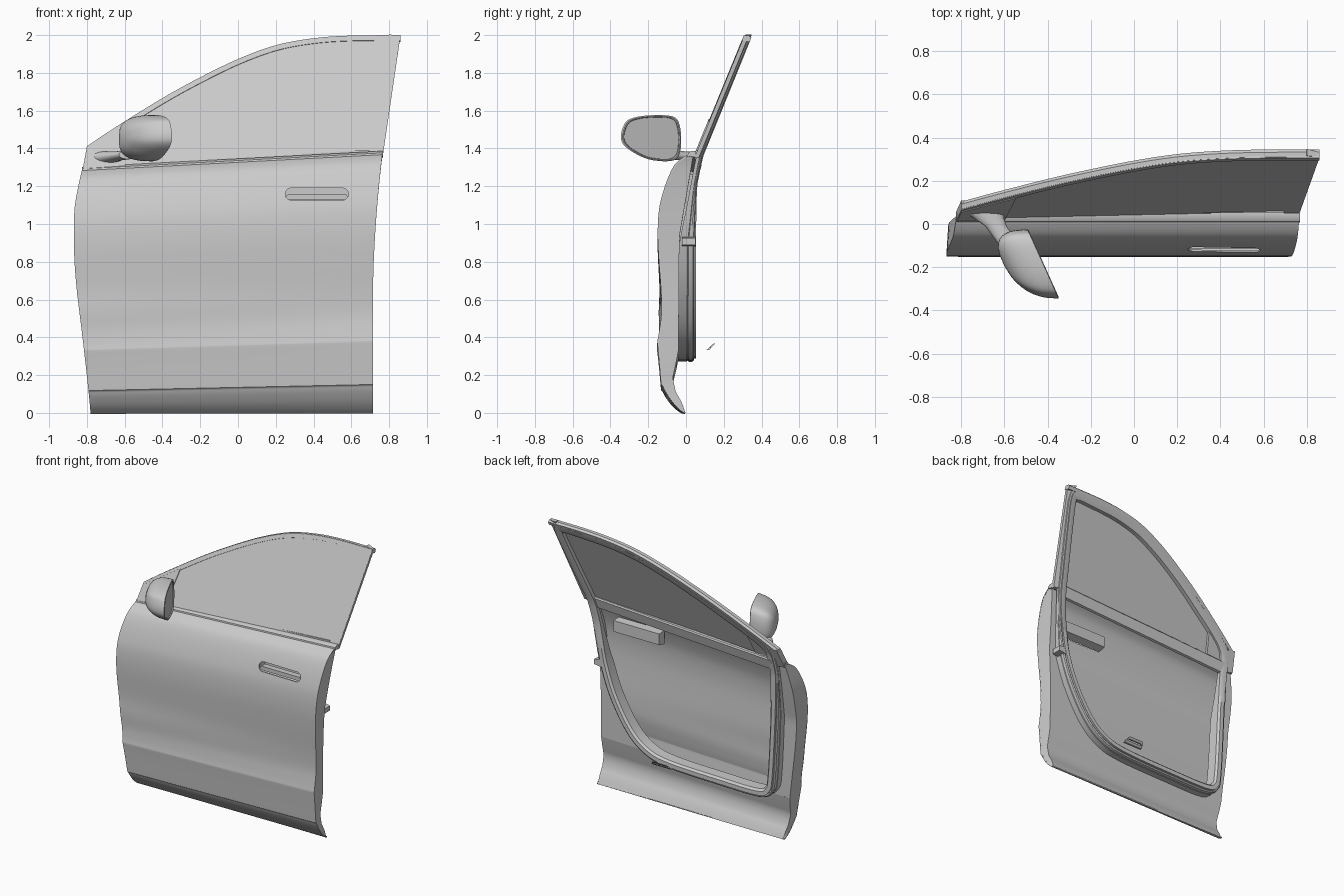
import bpy, bmesh, math
from mathutils import Vector

if "Cube" in bpy.data.objects:
    bpy.data.objects.remove(bpy.data.objects["Cube"])


def lerp(table, v):
    """Piecewise linear lookup in [(key, value), ...]."""
    if v <= table[0][0]:
        return table[0][1]
    for (a, p), (b, q) in zip(table, table[1:]):
        if v <= b:
            return p + (q - p) * (v - a) / (b - a)
    return table[-1][1]


def smooth(pts, n=6, closed=False):
    """Catmull-Rom curve through 2D points."""
    P = [Vector(p) for p in pts]
    m, out = len(P), []
    for i in range(m if closed else m - 1):
        g = (lambda k: P[k % m]) if closed else (lambda k: P[max(0, min(m - 1, k))])
        a, b, c, d = g(i - 1), g(i), g(i + 1), g(i + 2)
        for k in range(n):
            t = k / n
            out.append(0.5 * (2 * b + (c - a) * t + (2 * a - 5 * b + 4 * c - d) * t * t
                              + (3 * b - a - 3 * c + d) * t ** 3))
    return out if closed else out + [P[-1]]


def loft(name, rings, wrap=True, loop=False, caps=(True, True), thick=0, cutter=None):
    """Skin a list of equal rings; optional thickness and cut-out."""
    bm = bmesh.new()
    V = [[bm.verts.new(p) for p in r] for r in rings]
    n = len(V[0])
    for i in range(len(V) if loop else len(V) - 1):
        a, b = V[i], V[(i + 1) % len(V)]
        for j in range(n if wrap else n - 1):
            k = (j + 1) % n
            bm.faces.new((a[j], a[k], b[k], b[j]))
    if wrap and not loop:
        for flag, r in zip(caps, (V[0], V[-1])):
            if flag:
                bm.faces.new(r)
    bmesh.ops.recalc_face_normals(bm, faces=bm.faces)
    me = bpy.data.meshes.new(name)
    bm.to_mesh(me)
    bm.free()
    ob = bpy.data.objects.new(name, me)
    bpy.context.collection.objects.link(ob)
    if thick:
        s = ob.modifiers.new("thickness", 'SOLIDIFY')
        s.thickness, s.offset = thick, 0
    if cutter:
        b = ob.modifiers.new("cut", 'BOOLEAN')
        b.object, b.solver = cutter, 'EXACT'
    if thick or cutter:
        ev = ob.evaluated_get(bpy.context.evaluated_depsgraph_get())
        new = bpy.data.meshes.new_from_object(ev)
        ob.modifiers.clear()
        ob.data = new
    bpy.ops.object.select_all(action='DESELECT')
    bpy.context.view_layer.objects.active = ob
    ob.select_set(True)
    bpy.ops.object.shade_smooth_by_angle(angle=math.radians(32))
    return ob


def sweep(name, path, section, yf, yb, closed=False):
    """Sweep a section of (offset, depth 0-1) along an x-z path."""
    rings, m = [], len(path)
    for i, p in enumerate(path):
        a = path[(i - 1) % m] if closed else path[max(0, i - 1)]
        b = path[(i + 1) % m] if closed else path[min(m - 1, i + 1)]
        d = (Vector(b) - Vector(a)).normalized()
        ring = []
        for off, t in section:
            x, z = p[0] - d.y * off, p[1] + d.x * off
            ring.append((x, yf(z) + t * (yb(z) - yf(z)), z))
        rings.append(ring)
    return loft(name, rings, loop=closed)


def capsule(name, x0, x1, z0, z1, y0, y1):
    r, zc = (z1 - z0) / 2, (z0 + z1) / 2
    o = []
    for k in range(24):
        a = math.pi * (k if k < 12 else k - 1) / 11 if k < 12 else math.pi + math.pi * (k - 12) / 11
        cx = x1 - r if k < 12 else x0 + r
        o.append((cx + r * math.sin(a), zc + r * math.cos(a)))
    return loft(name, [[(x, y, z) for x, z in o] for y in (y0, y1)])


# Shared shape functions
EDGE_L = [(0, -.78), (.12, -.79), (.4, -.82), (.7, -.855), (.9, -.868), (1.1, -.867), (1.22, -.85), (1.33, -.825)]
EDGE_R = [(0, .715), (.6, .715), (.8, .72), (1, .732), (1.2, .75), (1.33, .765)]
EDGE_L = [(p.x, p.y) for p in smooth(EDGE_L, 5)]
EDGE_R = [(p.x, p.y) for p in smooth(EDGE_R, 5)]
TOP = smooth([(-.80, 1.41), (-.65, 1.51), (-.4, 1.665), (-.2, 1.775), (0, 1.872), (.2, 1.945),
              (.4, 1.982), (.6, 1.996), (.86, 1.998)], 5)
belt = lambda x: 1.322 + .053 * x
win = lambda z: .04 + .41 * (z - 1.35)
tilt = lambda x, z: z + x * .053 * (max(z, 0) / 1.32) ** .4

# Outer skin with the handle slot cut out
low = smooth([(-.005, 0), (-.03, .012), (-.07, .05), (-.105, .10), (-.12, .13)], 4)
mid = smooth([(-.128, .137), (-.138, .25), (-.148, .355)], 5)
high = smooth([(-.148, .357), (-.138, .41), (-.126, .5), (-.128, .62), (-.14, .78), (-.146, .92),
               (-.139, 1.04), (-.118, 1.13), (-.085, 1.22), (-.05, 1.28), (0, 1.318), (.025, 1.326)], 5)
profile = low + mid + high
skin_y = [(p.y, p.x) for p in profile]


def skin_point(u, y, z):
    x = lerp(EDGE_L, z) * (1 - u) + lerp(EDGE_R, z) * u
    return (x, y - .015 * (1 - u) * math.exp(-((z - .55) / .12) ** 2), tilt(x, z))


slot = capsule("handle_slot_cutter", .25, .585, 1.127, 1.19, -.3, 0)
slot.hide_render = True
loft("outer_skin", [[skin_point(k / 24, p.x, p.y) for k in range(25)] for p in profile],
     wrap=False, thick=.008, cutter=slot)
bpy.data.objects.remove(slot)

# Handle pocket behind the slot, and the grip
loft("handle_pocket", [[(x, y, z) for x, z in ((.235, z0), (.6, z0), (.6, z1), (.235, z1))]
                       for y, z0, z1 in ((-.088, 1.105, 1.205), (-.03, 1.12, 1.2))], caps=(False, True))
capsule("door_handle", .255, .58, 1.129, 1.157, -.113, -.07)

# Inner panel: two sides and a sill around the large opening
PANEL_Y = [(0, -.003), (.05, -.025), (.1, -.055), (.17, -.07), (.3, -.04), (.9, -.035), (1.1, 0), (1.33, .04)]
HOLE_L = [(.31, -.6), (.34, -.68), (.45, -.71), (.8, -.73), (1.33, -.735)]
HOLE_R = [(.31, .1), (.36, .28), (.47, .42), (.68, .55), (.9, .63), (1.1, .665), (1.33, .70)]
rows = [.31 + 1.015 * (k / 30) for k in range(31)]


def panel_edge(z, u):
    s = 1 - 2 * u
    x, y, h = skin_point(u, lerp(skin_y, z), z)
    return [(x, y, h), (x + s * .008, lerp(PANEL_Y, z), tilt(x, z))]


for side, u, hole in (("front", 0, HOLE_L), ("rear", 1, HOLE_R)):
    loft("inner_panel_" + side, [panel_edge(z, u) + [(lerp(hole, z), lerp(PANEL_Y, z), tilt(lerp(hole, z), z))]
                                 for z in rows], wrap=False)
loft("inner_sill", [panel_edge(z, 0) + panel_edge(z, 1)[::-1]
                    for z in (0, .025, .05, .075, .1, .135, .17, .2, .25, .31)], wrap=False)

# Window glass
glass = []
for k in range(41):
    u = k / 40
    xb, xt = -.82 + 1.585 * u, -.80 + 1.66 * u
    zb, zt = belt(xb), lerp([(p.x, p.y) for p in TOP], xt)
    glass.append([(xb + (xt - xb) * t, win(zb + (zt - zb) * t) + .008, zb + (zt - zb) * t) for t in (0, .5, 1)])
loft("window_glass", glass, wrap=False, thick=.008)

# Outer window frame: roof rail, rear pillar edge, front corner
back = lambda z: win(z) + .045
sweep("roof_rail", TOP, [(0, 0), (0, .6), (-.012, 1), (-.035, 1), (-.028, .1), (-.026, 0)], win, back)
sweep("rear_pillar_edge", [(.86, 1.995), (.765, 1.35)], [(0, .1), (0, .6), (-.06, .9), (-.06, .2)], win, back)
sweep("front_corner_edge", [(-.825, 1.275), (-.80, 1.41)], [(0, 0), (0, 1), (-.09, 1), (-.09, 0)], win, back)
quad = [(-.82, 1.29), (-.80, 1.395), (-.545, 1.555), (-.6, 1.30)]
loft("sail_panel", [[(x, win(z) + d, z) for x, z in quad] for d in (-.004, .03)])

# Continuous inner frame ring with its weather seal
RING = smooth([(-.71, .45), (-.73, .8), (-.74, 1.1), (-.735, 1.3), (-.68, 1.425), (-.4, 1.605), (-.2, 1.72),
               (0, 1.818), (.2, 1.895), (.4, 1.935), (.6, 1.95), (.76, 1.953), (.80, 1.92), (.765, 1.7),
               (.70, 1.36), (.665, 1.1), (.63, .9), (.55, .68), (.42, .47), (.28, .36), (.1, .318),
               (-.3, .305), (-.6, .305), (-.685, .345)], 6, True)
RF = [(.3, -.042), (.9, -.036), (1.1, .005), (1.35, .052), (2, .318)]
RB = [(.9, .052), (1.2, .058), (1.35, .088), (2, .352)]
rf, rb = (lambda z: lerp(RF, z)), (lambda z: lerp(RB, z))
sweep("inner_frame_ring", RING, [(-.03, 0), (.03, 0), (.03, .5), (.014, .6), (.014, 1), (-.016, 1), (-.03, .85)],
      rf, rb, True)
bead = [(.022 + .011 * math.cos(a), .7 + .2 * math.sin(a)) for a in [k * math.pi / 4 for k in range(8)]]
sweep("weather_seal", RING, bead, rf, rb, True)


# Belt mouldings outside and inside
def rail(name, x0, x1, sec):
    loft(name, [[(x, y, belt(x) + h) for y, h in sec] for x in (x0, x1)])


rail("outer_belt_moulding", -.825, .768, [(.008, -.002), (.012, .014), (.03, .024), (.05, .024), (.05, -.01)])
rail("inner_belt_rail", -.735, .695, [(.045, -.05), (.062, -.045), (.082, .025), (.075, .033), (.052, .033)])

# Door mirror housing: domed shell behind a slanted rear face
FACE = smooth([(-.30, 1.555), (-.2, 1.575), (-.07, 1.57), (-.033, 1.52), (-.026, 1.42), (-.045, 1.35),
               (-.1, 1.332), (-.2, 1.343), (-.28, 1.38), (-.33, 1.42), (-.345, 1.46), (-.333, 1.515)], 4, True)


def face_ring(s, depth):
    r = []
    for p in FACE:
        y, z = -.17 + (p.x + .17) * s, 1.455 + (p.y - 1.455) * s
        r.append((-.513 - .45 * y - depth, y, z))
    return r


shell = [face_ring(s, .175 * (1 - s ** 2.5) ** .42) for s in (.03, .2, .4, .55, .7, .8, .88, .94, .98, 1)]
shell += [face_ring(1, -.008), face_ring(.95, -.012), face_ring(.91, -.01), face_ring(.9, .004)]
loft("mirror_housing", shell)
loft("mirror_glass", [face_ring(.89, .006), face_ring(.89, -.003)])

# Mirror arm
arm = [(-.70, .06, 1.35, .10, .035), (-.675, .03, 1.355, .072, .03), (-.64, -.01, 1.36, .05, .025),
       (-.58, -.09, 1.367, .05, .024)]
loft("mirror_arm", [[(x + rx * math.cos(k * math.pi / 10), y, z + rz * math.sin(k * math.pi / 10))
                     for k in range(20)] for x, y, z, rx, rz in arm])

# Small inner pull loop and rear latch
pull = [(.035, .332), (.055, .368), (.165, .368), (.185, .332)]
sweep("inner_pull", pull, [(0, 0), (0, 1), (-.014, 1), (-.014, 0)],
      lambda z: .105 + (z - .33) * 1.1, lambda z: .12 + (z - .33) * .9, True)
loft("rear_latch", [[(x, y, z) for x, z in ((.63, .88), (.70, .89), (.70, .925), (.63, .94))] for y in (-.02, .05)])
